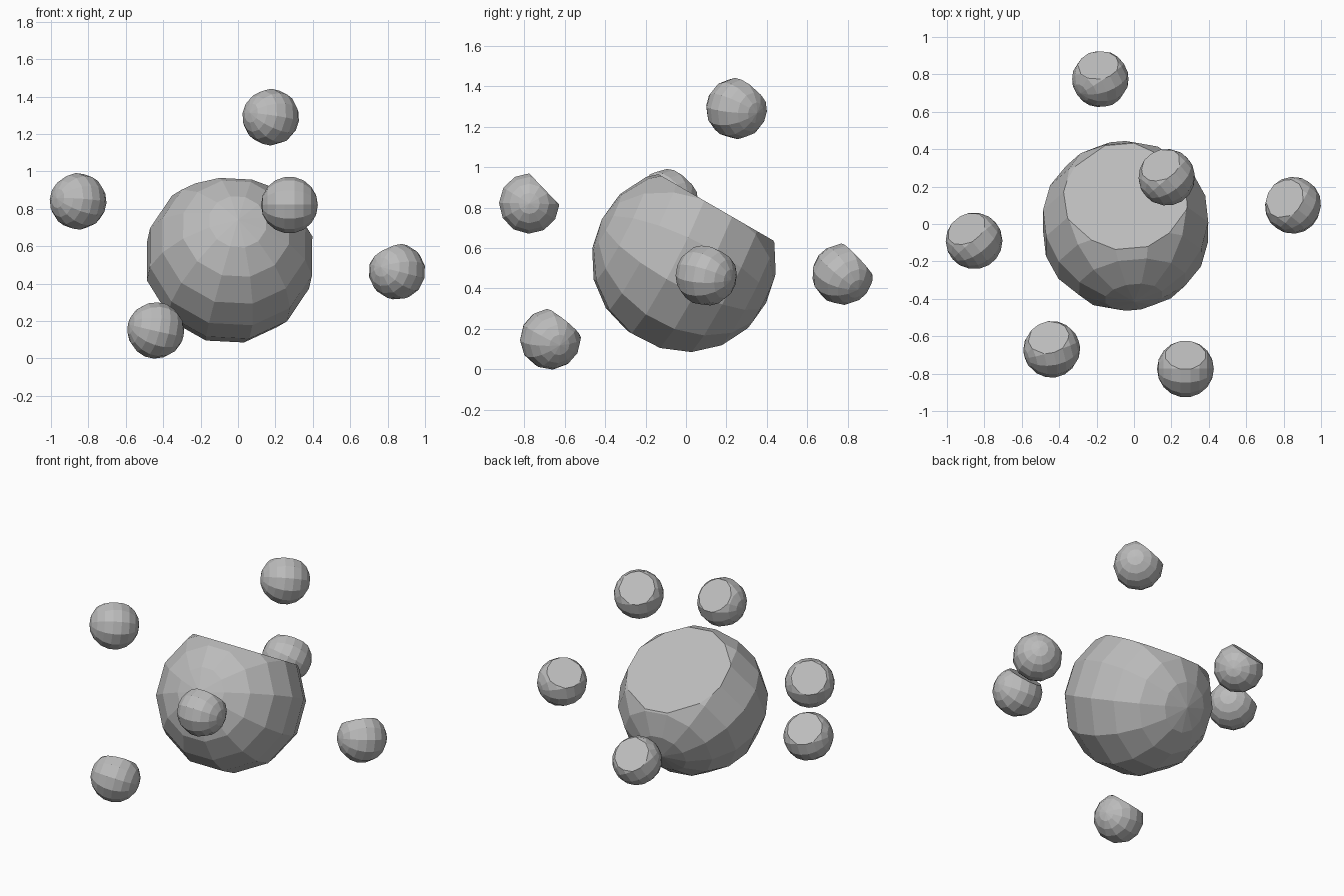
import bpy
import bmesh
import math
from mathutils import Matrix, Vector

cube = bpy.data.objects.get("Cube")
if cube:
    bpy.data.objects.remove(cube, do_unlink=True)

# Single stone grey material
stone = bpy.data.materials.new("stone_grey")
stone.use_nodes = True
colour = (0.5, 0.5, 0.5, 1)
stone.diffuse_color = colour
stone.node_tree.nodes["Principled BSDF"].inputs["Base Color"].default_value = colour


def chipped_rock(name, centre, radius, pole, cut):
    """Faceted sphere, its pole turned to a direction, with one side sliced flat."""
    z_axis = Vector(pole).normalized()
    cut = Vector(cut).normalized()
    x_axis = (cut - z_axis * cut.dot(z_axis)).normalized()
    y_axis = z_axis.cross(x_axis)
    turn = Matrix((x_axis, y_axis, z_axis)).transposed().to_4x4()
    turn = turn @ Matrix.Rotation(math.radians(15), 4, 'Z')

    bm = bmesh.new()
    bmesh.ops.create_uvsphere(bm, u_segments=12, v_segments=9, radius=radius, matrix=turn)
    # Slice off the chipped side and close it with one flat face
    result = bmesh.ops.bisect_plane(
        bm, geom=bm.verts[:] + bm.edges[:] + bm.faces[:],
        plane_co=cut * radius * 0.675, plane_no=cut, clear_outer=True)
    rim = [e for e in result["geom_cut"] if isinstance(e, bmesh.types.BMEdge)]
    bmesh.ops.contextual_create(bm, geom=rim)
    bmesh.ops.recalc_face_normals(bm, faces=bm.faces[:])

    mesh = bpy.data.meshes.new(name)
    bm.to_mesh(mesh)
    bm.free()
    mesh.materials.append(stone)
    rock = bpy.data.objects.new(name, mesh)
    rock.location = centre
    bpy.context.collection.objects.link(rock)


# Large rock in the middle
chipped_rock("main_rock", (-0.045, -0.01, 0.535), 0.458, (-0.1, 0.88, -0.45), (0, 0.5, 0.865))

# Small rocks around it: name, centre, pole direction, chip direction
small_rocks = [
    ("top_rock", (0.175, 0.25, 1.29), (0.72, 0.66, -0.15), (-0.32, 0.62, 0.71)),
    ("front_rock", (0.275, -0.775, 0.82), (0.95, 0, 0), (0, 0.72, 0.69)),
    ("right_rock", (-0.855, -0.09, 0.84), (0.7, 0.6, -0.1), (-0.4, 0.62, 0.67)),
    ("left_rock", (0.85, 0.1, 0.465), (0.55, 0.8, -0.15), (-0.42, 0.36, 0.83)),
    ("low_rock", (-0.44, -0.67, 0.15), (0.9, 0.3, -0.2), (-0.15, 0.62, 0.77)),
    ("back_rock", (-0.18, 0.775, 0.47), (0.7, 0.5, -0.5), (-0.1, 0.72, 0.68)),
]
for name, centre, pole, cut in small_rocks:
    chipped_rock(name, centre, 0.152, pole, cut)
